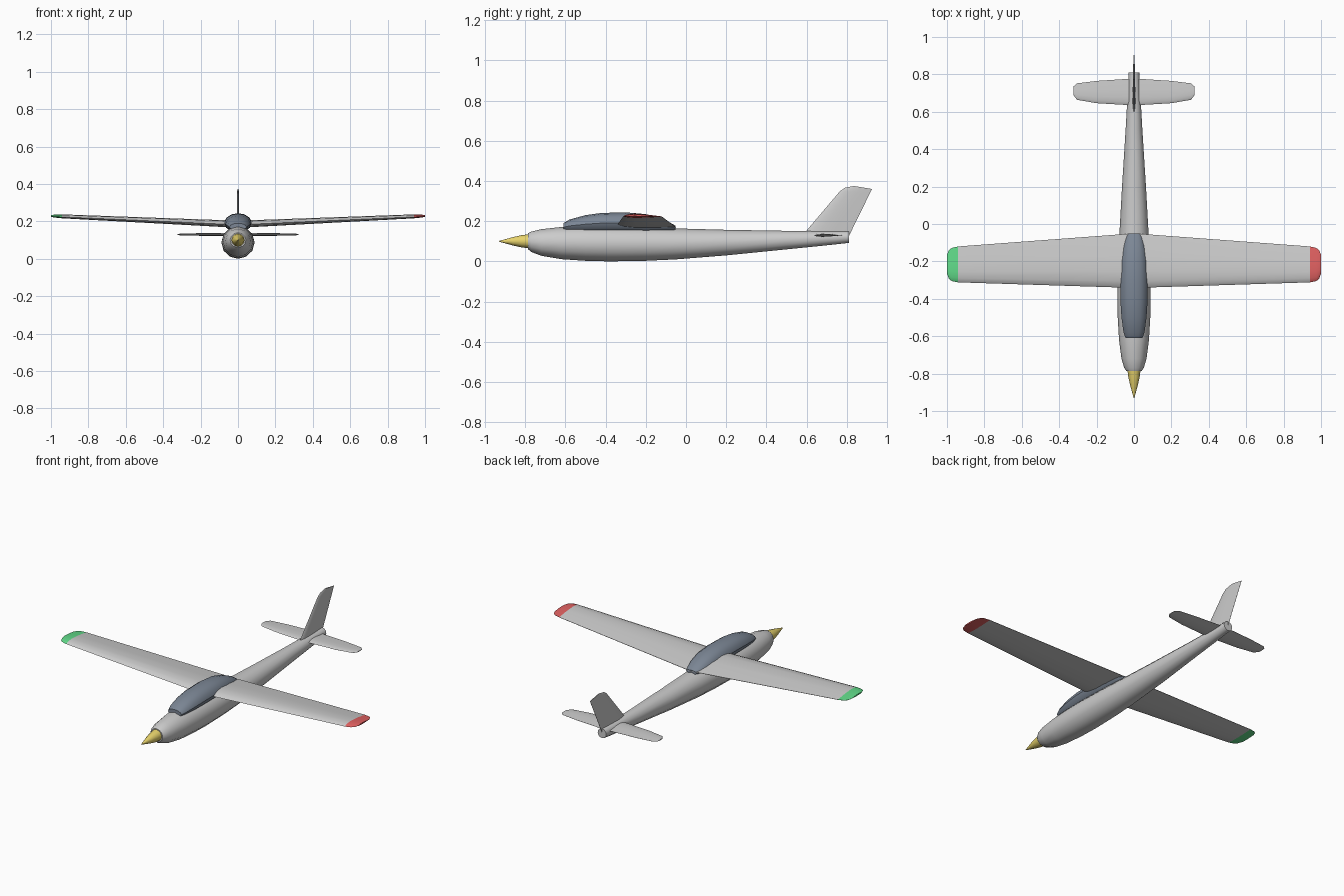
import bpy, bmesh, math
from mathutils import Vector

if "Cube" in bpy.data.objects:
    bpy.data.objects.remove(bpy.data.objects["Cube"])


def loft(name, rings, color=None):
    """Skin a list of equal-length rings and cap both ends."""
    bm = bmesh.new()
    vs = [[bm.verts.new(p) for p in r] for r in rings]
    n = len(vs[0])
    for a, b in zip(vs, vs[1:]):
        for i in range(n):
            j = (i + 1) % n
            bm.faces.new((a[i], a[j], b[j], b[i]))
    bm.faces.new(vs[0])
    bm.faces.new(vs[-1])
    bmesh.ops.recalc_face_normals(bm, faces=bm.faces)
    me = bpy.data.meshes.new(name)
    bm.to_mesh(me)
    bm.free()
    ob = bpy.data.objects.new(name, me)
    bpy.context.collection.objects.link(ob)
    if color:
        mat = bpy.data.materials.new(name + "_paint")
        mat.diffuse_color = (*color, 1)
        mat.use_nodes = True
        mat.node_tree.nodes["Principled BSDF"].inputs["Base Color"].default_value = mat.diffuse_color
        me.materials.append(mat)
    bpy.ops.object.select_all(action='DESELECT')
    ob.select_set(True)
    bpy.context.view_layer.objects.active = ob
    bpy.ops.object.shade_smooth_by_angle(angle=math.radians(40))
    return ob


def body(sections, n=12):
    """Elliptic rings from (y, bottom, top, half width)."""
    return [[(w * math.sin(2 * math.pi * i / n), y,
              (lo + hi) / 2 - (hi - lo) / 2 * math.cos(2 * math.pi * i / n))
             for i in range(n)] for y, lo, hi, w in sections]


FOIL = [(0, 0), (.03, .3), (.12, .75), (.3, 1), (.6, .75), (1, .06)]


def foil(le, te, thick, up, lower=1.0):
    """Aerofoil ring between leading and trailing edge."""
    le, te, up = Vector(le), Vector(te), Vector(up) * thick / (1 + lower)
    pts = FOIL + [(t, -h * lower) for t, h in FOIL[:0:-1]]
    return [le.lerp(te, t) + up * h for t, h in pts]


def mirrored(ring):
    return [Vector((-p.x, p.y, p.z)) for p in ring]


# Fuselage
loft("fuselage", body([
    (-.785, .06, .14, .042), (-.77, .047, .148, .052), (-.72, .028, .16, .067),
    (-.62, .011, .171, .08), (-.5, .003, .175, .087), (-.38, 0, .175, .089),
    (-.2, .003, .17, .085), (-.05, .01, .164, .078), (.2, .03, .157, .064),
    (.5, .06, .152, .045), (.7, .08, .151, .034), (.81, .092, .15, .029)]))

# Nose spinner
loft("spinner", body([(y, .1 - r, .1 + r, r) for y, r in (
    (-.93, .002), (-.9, .01), (-.86, .021), (-.82, .03), (-.78, .035))]),
    (.8, .65, .15))

# Canopy
loft("canopy", body([
    (-.61, .15, .19, .045), (-.58, .145, .208, .056), (-.5, .14, .23, .067),
    (-.42, .14, .241, .072), (-.3, .14, .244, .073), (-.2, .14, .235, .069),
    (-.12, .145, .212, .058), (-.07, .15, .188, .045), (-.052, .155, .177, .036)]),
    (.2, .24, .3))

# Wing with dihedral and coloured tips
UP = (0, 0, 1)
centre = foil((0, -.342, .182), (0, -.05, .17), .038, UP, .5)
joint = foil((.94, -.312, .224), (.94, -.12, .222), .021, UP, .5)
tip_mid = foil((.975, -.305, .226), (.975, -.128, .224), .017, UP, .5)
tip_end = foil((1, -.265, .227), (1, -.165, .226), .009, UP, .5)
tip_shoulder = foil((.99, -.292, .227), (.99, -.14, .225), .013, UP, .5)
loft("wing", [mirrored(joint), centre, joint])
tip = [joint, tip_mid, tip_shoulder, tip_end]
loft("right_wing_tip", tip, (.75, .12, .12))
loft("left_wing_tip", [mirrored(r) for r in tip], (.12, .7, .25))

# Tailplane
half = [foil((x, a, .13), (x, b, .13), t, UP) for x, a, b, t in (
    (0, .634, .778, .016), (.2, .646, .765, .014),
    (.305, .664, .752, .01), (.324, .69, .735, .005))]
loft("tailplane", [mirrored(r) for r in half[:0:-1]] + half)

# Fin
loft("tail_fin", [foil((0, a, za), (0, b, zb), t, (1, 0, 0)) for a, za, b, zb, t in (
    (.58, .13, .81, .125, .016), (.765, .348, .913, .335, .011),
    (.79, .366, .92, .349, .009), (.835, .375, .925, .36, .006))])
